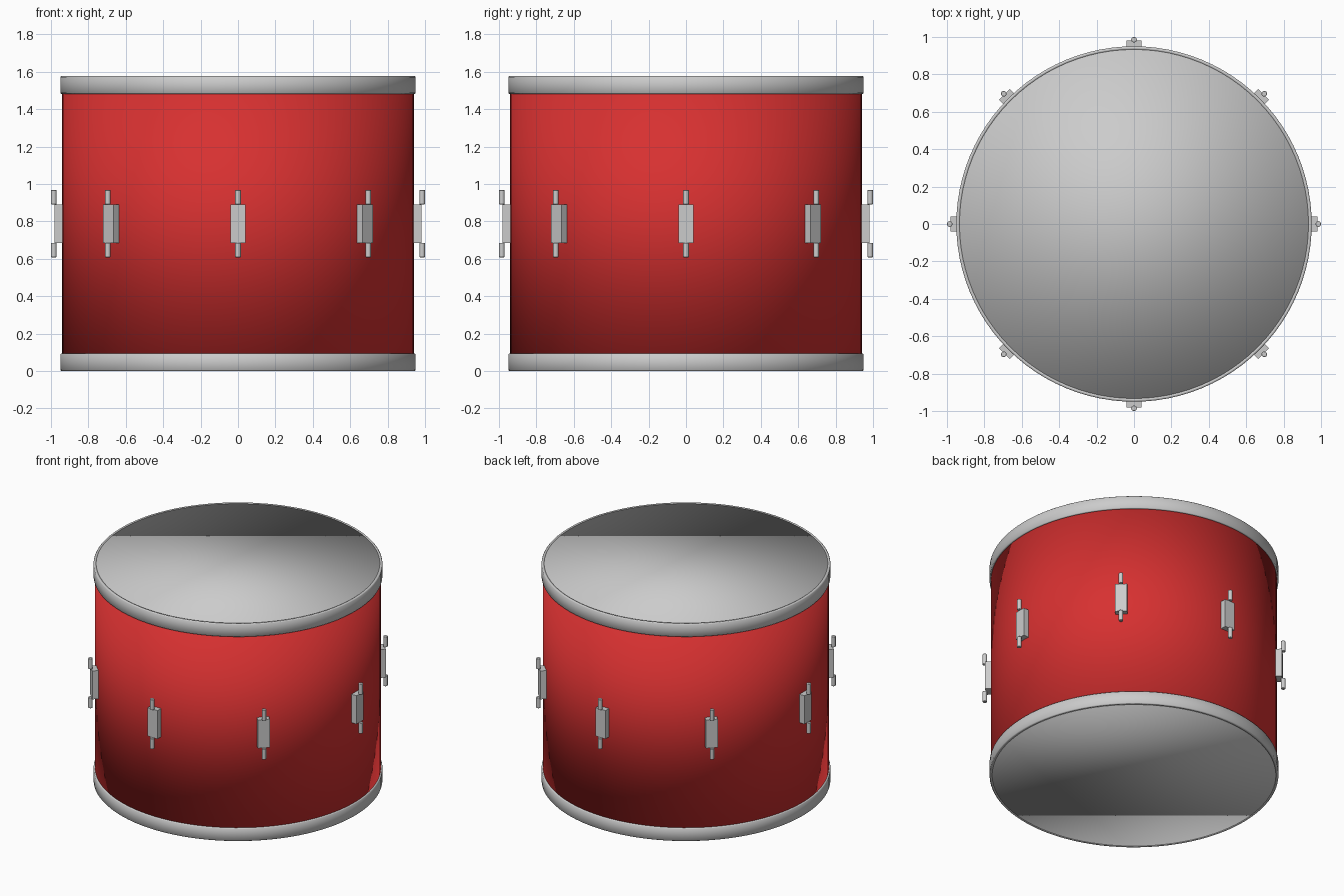
import bpy, bmesh
from math import pi, cos, sin

if "Cube" in bpy.data.objects:
    bpy.data.objects.remove(bpy.data.objects["Cube"])

H = 1.576      # total height
SEG = 96


def material(name, rgb):
    m = bpy.data.materials.new(name)
    m.diffuse_color = (*rgb, 1)
    m.use_nodes = True
    m.node_tree.nodes["Principled BSDF"].inputs["Base Color"].default_value = m.diffuse_color
    return m


def cylinder(name, r, z0, z1, x=0, y=0, seg=SEG):
    bpy.ops.mesh.primitive_cylinder_add(vertices=seg, radius=r, depth=z1 - z0,
                                        location=(x, y, (z0 + z1) / 2))
    ob = bpy.context.object
    ob.name = name
    return ob


def bevel(ob, width, segments=2):
    mod = ob.modifiers.new("bevel", "BEVEL")
    mod.width = width
    mod.segments = segments


def hoop(name, z0, z1):
    # ring with slightly rounded outer edges
    b = 0.005
    prof = [(0.933, z0), (0.95 - b, z0), (0.95, z0 + b),
            (0.95, z1 - b), (0.95 - b, z1), (0.933, z1)]
    bm = bmesh.new()
    rings = [[bm.verts.new((r * cos(2 * pi * i / SEG), r * sin(2 * pi * i / SEG), z))
              for i in range(SEG)] for r, z in prof]
    for k in range(len(prof)):
        a, c = rings[k], rings[(k + 1) % len(prof)]
        for i in range(SEG):
            j = (i + 1) % SEG
            bm.faces.new((a[i], a[j], c[j], c[i]))
    bmesh.ops.recalc_face_normals(bm, faces=bm.faces[:])
    me = bpy.data.meshes.new(name)
    bm.to_mesh(me)
    bm.free()
    ob = bpy.data.objects.new(name, me)
    bpy.context.collection.objects.link(ob)
    for p in me.polygons:
        p.use_smooth = True


# red shell, shaded smooth all over
shell = cylinder("shell", 0.94, 0.03, H - 0.03)
shell.data.materials.append(material("red", (0.68, 0.03, 0.03)))
bpy.ops.object.shade_smooth()

# drum heads, smooth thin discs
for name, z0, z1 in (("top_head", H - 0.025, H - 0.003),
                     ("bottom_head", 0.003, 0.025)):
    cylinder(name, 0.936, z0, z1)
    bpy.ops.object.shade_smooth()

# metal hoops
hoop("top_hoop", H - 0.094, H)
hoop("bottom_hoop", 0, 0.094)

# eight lugs, each with a short rod above and below
for k in range(8):
    a = k * pi / 4
    bpy.ops.mesh.primitive_cube_add(size=1, location=(0.955 * cos(a), 0.955 * sin(a), 0.788),
                                    rotation=(0, 0, a))
    lug = bpy.context.object
    lug.name = f"lug_{k + 1}"
    lug.scale = (0.05, 0.08, 0.206)
    for part, z0, z1 in (("upper", 0.891, 0.968), ("lower", 0.608, 0.685)):
        rod = cylinder(f"{part}_rod_{k + 1}", 0.015, z0, z1,
                       0.985 * cos(a), 0.985 * sin(a), 16)
        bevel(rod, 0.003)
        bpy.ops.object.shade_smooth_by_angle()
